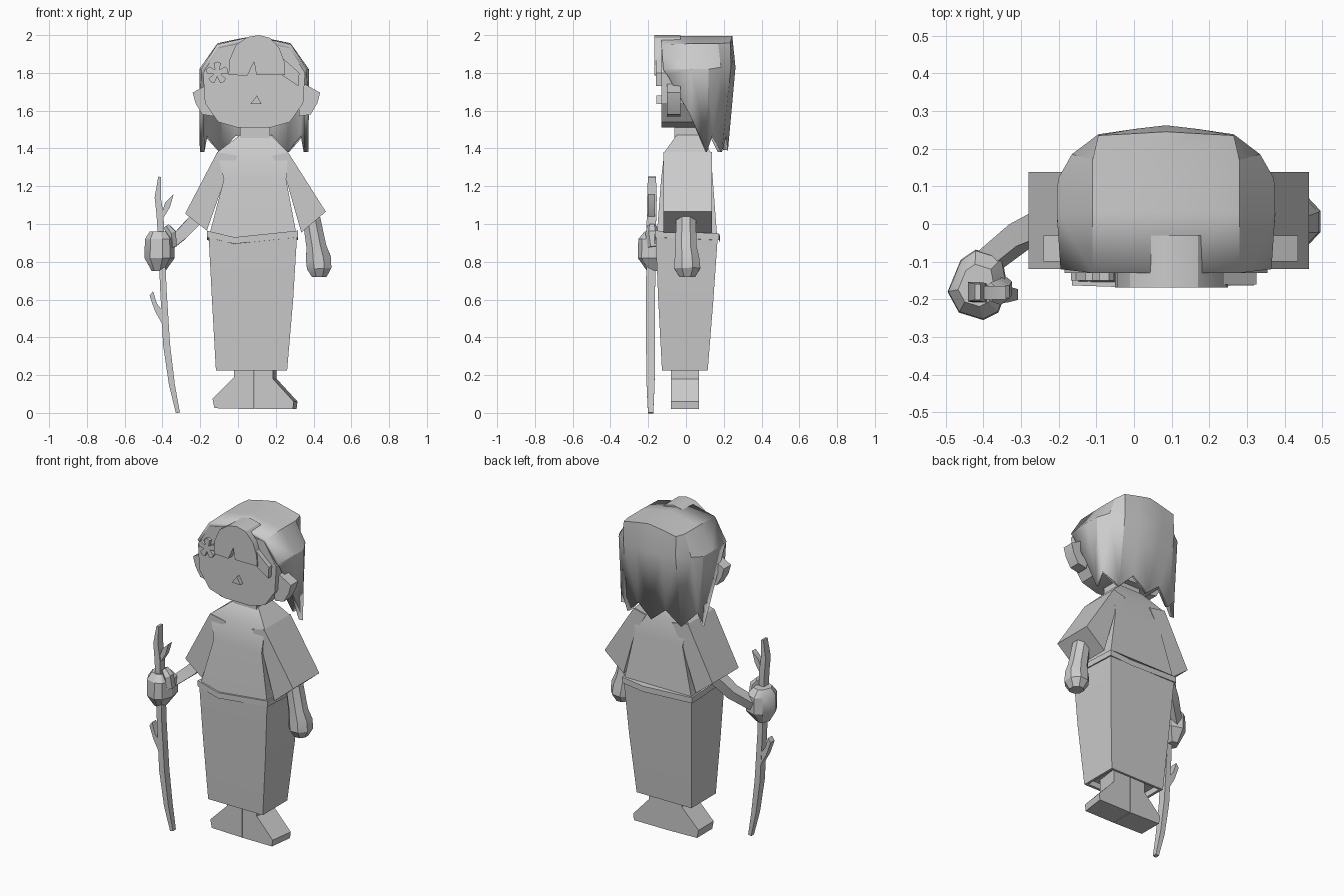
import bpy, bmesh, math
from mathutils import Vector

clay = bpy.data.materials.new("light_grey")
clay.diffuse_color = (0.6, 0.6, 0.6, 1)


def finish(name, bm, angle=30):
    bmesh.ops.remove_doubles(bm, verts=bm.verts, dist=0.0005)
    bmesh.ops.recalc_face_normals(bm, faces=bm.faces)
    me = bpy.data.meshes.new(name)
    bm.to_mesh(me)
    bm.free()
    ob = bpy.data.objects.new(name, me)
    bpy.context.collection.objects.link(ob)
    me.materials.append(clay)
    bpy.ops.object.select_all(action='DESELECT')
    ob.select_set(True)
    bpy.context.view_layer.objects.active = ob
    bpy.ops.object.shade_smooth_by_angle(angle=math.radians(angle))
    return ob


def loft(name, rings, angle=30):
    """Skin a list of equal-length point rings and cap both ends."""
    bm = bmesh.new()
    vs = [[bm.verts.new(p) for p in r] for r in rings]
    n = len(vs[0])
    for a, b in zip(vs, vs[1:]):
        for i in range(n):
            j = (i + 1) % n
            bm.faces.new((a[i], a[j], b[j], b[i]))
    bm.faces.new(vs[0])
    bm.faces.new(vs[-1])
    return finish(name, bm, angle)


def prism(name, outline, y0, y1, back=None):
    """Front-view outline extruded along y."""
    return loft(name, [[(x, y0, z) for x, z in outline],
                       [(x, y1, z) for x, z in (back or outline)]])


def box_loft(name, levels):
    """Stacked rectangles: z, x0, x1, y0, y1."""
    return loft(name, [[(a, c, z), (b, c, z), (b, d, z), (a, d, z)] for z, a, b, c, d in levels])


def limb(name, path, sides=8):
    """Tube along points (x, y, z, radius in x/z, radius in depth)."""
    pts = [Vector(p[:3]) for p in path]
    rings = []
    for i, p in enumerate(path):
        t = (pts[min(i + 1, len(pts) - 1)] - pts[max(i - 1, 0)]).normalized()
        u = t.cross(Vector((0, 1, 0))).normalized()
        v = t.cross(u)
        rings.append([pts[i] + u * p[3] * math.cos(a) + v * p[4] * math.sin(a)
                      for a in [2 * math.pi * (k + 0.5) / sides for k in range(sides)]])
    return loft(name, rings)


def flip(outline, c):
    return [(2 * c - x, z) for x, z in outline]


# head and face
C = 0.085
half = [(0.17, 1.51), (0.275, 1.54), (0.345, 1.64), (0.355, 1.80), (0.275, 1.93), (C, 1.97)]
prism("head", half + flip(half, C)[-2::-1], -0.13, 0.1)
prism("nose", [(0.065, 1.635), (0.125, 1.635), (0.1, 1.68)], -0.155, -0.12)
ear = [(-0.24, 1.695), (-0.16, 1.74), (-0.12, 1.68), (-0.13, 1.57), (-0.19, 1.58), (-0.225, 1.64)]
prism("left_ear", ear, -0.1, -0.03)
prism("right_ear", flip(ear, 0.0975), -0.1, -0.03)
box_loft("neck", [(1.42, 0.01, 0.17, -0.06, 0.06), (1.54, 0.01, 0.17, -0.06, 0.06)])

# hair shell: columns of top, widest and bottom points, mirrored about the head centre
tops = [(0.28, -0.13, 1.95), (0.28, 0.03, 1.955), (0.28, 0.12, 1.955), (0.28, 0.17, 1.955),
        (0.265, 0.235, 1.96), (0.17, 0.24, 1.98), (C, 0.245, 1.995)]
mids = [(0.365, -0.12, 1.82), (0.375, 0.03, 1.82), (0.372, 0.12, 1.82), (0.335, 0.185, 1.83),
        (0.265, 0.238, 1.83), (0.17, 0.252, 1.83), (C, 0.262, 1.83)]
ends = [(0.365, -0.10, 1.79), (0.375, 0.02, 1.58), (0.372, 0.11, 1.38), (0.35, 0.14, 1.47),
        (0.27, 0.19, 1.38), (0.18, 0.215, 1.47), (C, 0.222, 1.39)]
crown = [(C, y, 1.995) for y in (-0.13, 0.03, 0.12, 0.17, 0.2, 0.225, 0.245)]
bm = bmesh.new()
for s in (1, -1):
    grid = [[bm.verts.new((C + s * (x - C), y, z)) for x, y, z in row]
            for row in (crown, tops, mids, ends)]
    for a, b in zip(grid, grid[1:]):
        for i in range(6):
            bm.faces.new((a[i], a[i + 1], b[i + 1], b[i]))
hair = finish("hair", bm, 25)
mod = hair.modifiers.new("thickness", 'SOLIDIFY')
mod.thickness = 0.025
mod.offset = -1

# fringe with a notch
prism("fringe", [(-0.05, 1.79), (0.05, 1.785), (0.085, 1.86), (0.097, 1.79), (0.25, 1.79),
                 (0.245, 1.86), (0.22, 1.93), (0.17, 1.985), (0.11, 2.0), (0.05, 1.99),
                 (-0.01, 1.95), (-0.045, 1.87)], -0.168, -0.03)
prism("fringe_side", [(0.23, 1.79), (0.32, 1.73), (0.325, 1.80), (0.235, 1.88)], -0.16, -0.12)

# hair flower: five notched petals
petals = []
for k in range(5):
    for da, r in ((-36, 0.02), (-20, 0.055), (0, 0.06), (20, 0.055)):
        a = math.radians(90 + 72 * k + da)
        petals.append((-0.11 + r * math.cos(a), 1.80 + r * math.sin(a)))
prism("flower", petals, -0.15, -0.12)

# shirt
box_loft("shirt_body", [(0.93, -0.155, 0.312, -0.155, 0.165), (1.235, -0.075, 0.255, -0.132, 0.142),
                        (1.38, -0.11, 0.265, -0.115, 0.13), (1.47, 0.01, 0.175, -0.05, 0.08)])
prism("left_sleeve", [(-0.11, 1.38), (-0.28, 1.055), (-0.165, 0.965), (-0.07, 1.235), (0.0, 1.36)],
      -0.12, 0.138)
prism("right_sleeve", [(0.265, 1.38), (0.465, 1.065), (0.335, 0.955), (0.255, 1.235), (0.18, 1.36)],
      -0.12, 0.138)

# dipping belt band
outer = [(-0.165, -0.163, 0.93), (-0.02, -0.168, 0.895), (0.318, -0.163, 0.93),
         (0.318, 0.175, 0.915), (0.17, 0.18, 0.90), (-0.165, 0.175, 0.915)]
loft("belt", [outer, [(x, y, z + 0.035) for x, y, z in outer]])

# skirt with recessed underside
box_loft("skirt", [(0.26, -0.10, 0.245, -0.11, 0.10), (0.225, -0.10, 0.245, -0.11, 0.10),
                   (0.225, -0.117, 0.26, -0.127, 0.115), (0.6, -0.138, 0.292, -0.147, 0.145),
                   (0.93, -0.155, 0.312, -0.16, 0.168)])

# legs with flared feet
leg = [(-0.02, 0.27), (-0.02, 0.19), (-0.135, 0.075), (-0.125, 0.025), (0.084, 0.02), (0.084, 0.27)]
prism("left_leg", leg, -0.08, 0.07)
front = [(0.087, 0.27), (0.087, 0.02), (0.29, 0.02), (0.295, 0.06), (0.185, 0.18), (0.185, 0.27)]
back = [(x + (0.02 if x > 0.1 else 0), z) for x, z in front]
prism("right_leg", front, -0.08, 0.07, back)

# hanging arm and hand
limb("right_arm", [(0.385, 0.0, 1.05, 0.05, 0.057), (0.415, 0.0, 0.88, 0.057, 0.06),
                   (0.425, 0.005, 0.82, 0.072, 0.07), (0.43, 0.007, 0.765, 0.07, 0.075),
                   (0.43, 0.007, 0.72, 0.042, 0.045)])

# reaching arm, fist and fingers
limb("left_arm", [(-0.19, 0.02, 1.06, 0.05, 0.055), (-0.30, -0.03, 0.945, 0.045, 0.045),
                  (-0.40, -0.11, 0.86, 0.04, 0.04)], 4)
fist = [(-0.495, -0.18), (-0.46, -0.095), (-0.42, -0.068), (-0.35, -0.09),
        (-0.335, -0.17), (-0.36, -0.235), (-0.40, -0.255), (-0.465, -0.235)]
loft("left_fist", [[(-0.425 + (x + 0.425) * s, -0.165 + (y + 0.165) * s, z) for x, y in fist]
                   for z, s in ((0.75, 0.45), (0.82, 1), (0.92, 0.97), (0.96, 0.6))])
limb("left_thumb", [(-0.345, -0.17, 0.88, 0.025, 0.035), (-0.355, -0.18, 0.955, 0.03, 0.035),
                    (-0.38, -0.18, 0.99, 0.018, 0.025)], 6)

# walking stick with twigs
limb("stick", [(-0.318, -0.187, 0.0, 0.015, 0.02), (-0.35, -0.187, 0.15, 0.022, 0.03),
               (-0.378, -0.187, 0.36, 0.026, 0.034), (-0.395, -0.187, 0.65, 0.024, 0.034),
               (-0.405, -0.185, 0.9, 0.024, 0.034), (-0.413, -0.182, 1.05, 0.026, 0.036),
               (-0.425, -0.18, 1.14, 0.023, 0.036), (-0.415, -0.18, 1.25, 0.01, 0.03)], 4)
prism("upper_twig", [(-0.41, 1.04), (-0.39, 1.04), (-0.36, 1.09), (-0.34, 1.16), (-0.385, 1.115)],
      -0.2, -0.165)
prism("lower_twig", [(-0.385, 0.44), (-0.385, 0.52), (-0.43, 0.58), (-0.45, 0.645),
                     (-0.468, 0.62), (-0.44, 0.54)], -0.205, -0.165)
